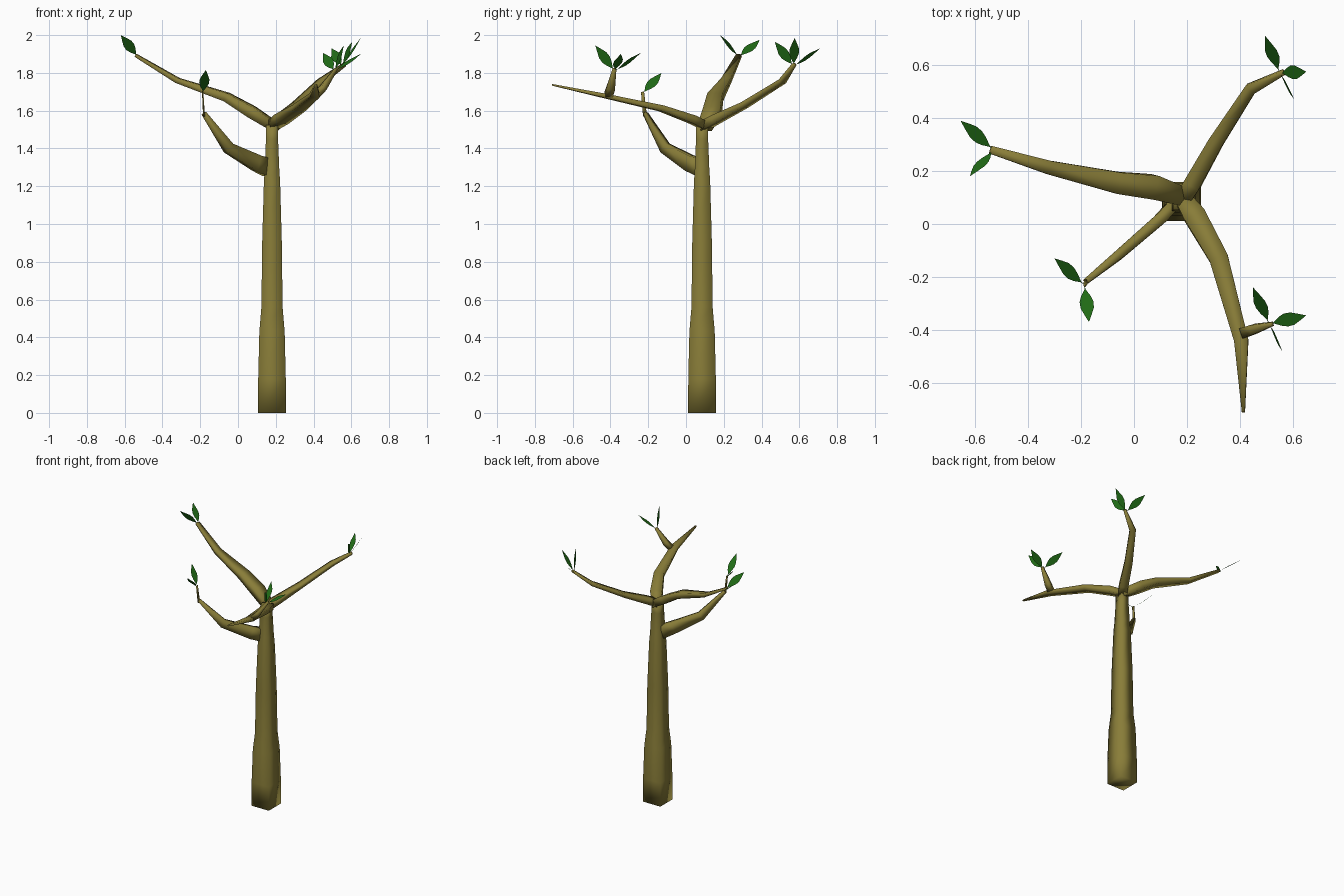
import bpy
import math
from mathutils import Vector

if "Cube" in bpy.data.objects:
    bpy.data.objects.remove(bpy.data.objects["Cube"])


def material(name, rgb):
    m = bpy.data.materials.new(name)
    m.diffuse_color = (*rgb, 1)
    m.use_nodes = True
    m.node_tree.nodes["Principled BSDF"].inputs["Base Color"].default_value = m.diffuse_color
    return m


bark = material("bark", (0.25, 0.205, 0.04))
green = material("leaf_green", (0.015, 0.15, 0.008))
CORNERS = [(1, 1), (-1, 1), (-1, -1), (1, -1)]


def add_mesh(name, verts, faces, mat):
    me = bpy.data.meshes.new(name)
    me.from_pydata(verts, [], faces)
    me.materials.append(mat)
    ob = bpy.data.objects.new(name, me)
    bpy.context.collection.objects.link(ob)
    return ob


def limb(name, rings, heading=None):
    """Loft four-sided rings (x, y, z, half width, half height) along a path."""
    pts = [Vector(r[:3]) for r in rings]
    if heading is None:
        heading = pts[-1] - pts[0]
    side = Vector((heading[1], -heading[0], 0)).normalized()
    verts, faces = [], []
    for i, r in enumerate(rings):
        a, b = max(i - 1, 0), min(i + 1, len(pts) - 1)
        d = (pts[b] - pts[a]).normalized()
        s = (side - d * side.dot(d)).normalized()
        u = s.cross(d)
        verts += [pts[i] + s * r[3] * cx + u * r[4] * cy for cx, cy in CORNERS]
    for o in range(0, 4 * (len(rings) - 1), 4):
        for k in range(4):
            n = (k + 1) % 4
            faces.append((o + n, o + k, o + 4 + k, o + 4 + n))
    last = len(verts) - 4
    faces.append((0, 1, 2, 3))
    faces.append((last + 3, last + 2, last + 1, last))
    ob = add_mesh(name, verts, faces, bark)
    ob.data.shade_smooth()
    return ob


# Trunk: a square post with softly shaded corners
trunk = [(0, .0735), (.18, .073), (.43, .067), (.56, .056), (.9, .052),
         (1.22, .043), (1.3, .038), (1.45, .032), (1.525, .032)]
limb("trunk", [(.18, .085, z, r, r) for z, r in trunk], (0, 1))

# Main branches from the fork
limb("left_branch", [(.195, .1, 1.515, .034, .025), (.07, .14, 1.595, .046, .03),
                     (-.06, .155, 1.672, .041, .023),
                     (-.32, .213, 1.76, .026, .014), (-.54, .28, 1.892, .015, .008)])
limb("back_branch", [(.18, .085, 1.515, .03, .025), (.22, .15, 1.55, .032, .022),
                     (.31, .31, 1.63, .028, .014),
                     (.44, .51, 1.755, .022, .012), (.565, .573, 1.845, .01, .008)])
limb("front_branch", [(.18, .1, 1.52, .03, .022), (.23, .03, 1.555, .042, .022),
                      (.32, -.13, 1.612, .036, .016),
                      (.405, -.44, 1.68, .027, .011), (.413, -.71, 1.737, .006, .004)])

# Side shoot and low branch
limb("front_shoot", [(.415, -.41, 1.685, .02, .018), (.45, -.398, 1.72, .019, .017),
                     (.52, -.378, 1.822, .008, .008)])
limb("low_branch", [(.155, .08, 1.30, .022, .048), (.1, .02, 1.322, .022, .042),
                    (-.05, -.11, 1.402, .019, .028), (-.18, -.215, 1.585, .011, .01)])
limb("low_twig", [(-.18, -.217, 1.57, .010, .004), (-.187, -.23, 1.70, .008, .003)], (1, 0.1))

# Leaves: flat pointed blades
OUTLINE = [(.12, .012), (.3, .1), (.45, .145), (.62, .14), (.82, .07)]


def leaf(name, base, tip, across):
    base, tip, across = Vector(base), Vector(tip), Vector(across)
    axis = tip - base
    d = axis.normalized()
    w = (across - d * across.dot(d)).normalized() * 0.18
    right = [base + axis * t + w * h for t, h in OUTLINE]
    left = [base + axis * t - w * h for t, h in reversed(OUTLINE)]
    verts = [base] + right + [tip] + left
    add_mesh(name, verts, [tuple(range(len(verts)))], green)


clusters = {
    "left": ((-.53, .28, 1.885), [((-.655, .39, 1.975), (0, 1, 0)),
                                  ((-.62, .18, 2.0), (1, .2, .3))]),
    "back": ((.55, .57, 1.835), [((.495, .71, 1.93), (1, 0, .5)),
                                 ((.65, .575, 1.985), (0, 1, .4)),
                                 ((.605, .47, 1.965), (.1, 0, 1))]),
    "shoot": ((.51, -.377, 1.81), [((.45, -.24, 1.905), (1, 0, .5)),
                                   ((.65, -.345, 1.90), (0, 1, .4)),
                                   ((.56, -.48, 1.945), (.1, 0, 1))]),
    "low": ((-.187, -.23, 1.69), [((-.30, -.13, 1.80), (0, 1, 0)),
                                  ((-.17, -.37, 1.815), (1, 0, 0))]),
}
for key, (base, leaves) in clusters.items():
    for i, (tip, across) in enumerate(leaves):
        leaf(f"{key}_leaf_{i + 1}", base, tip, across)
